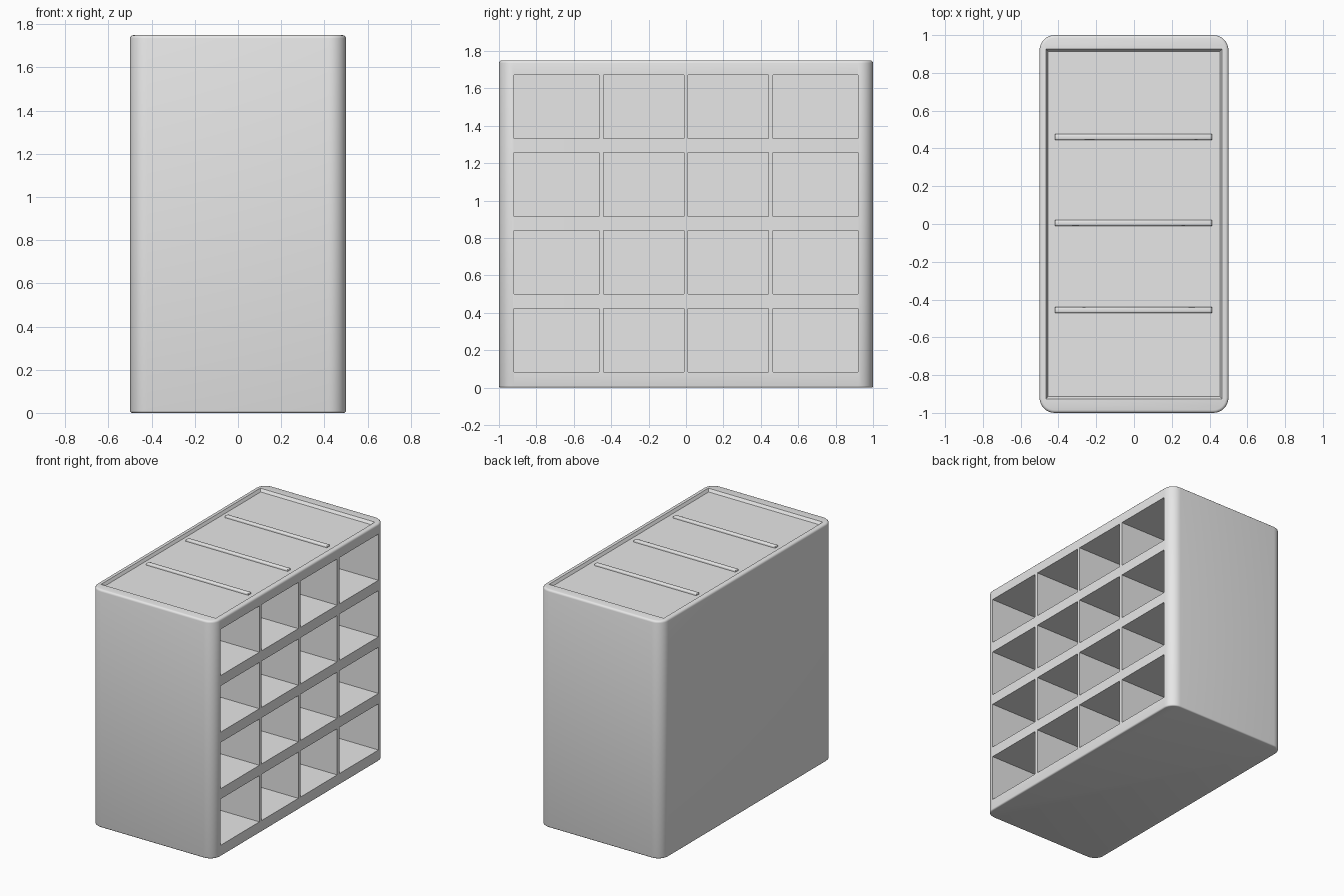
import bpy, bmesh, math
from mathutils import Matrix, Vector

cube = bpy.data.objects.get("Cube")
if cube:
    bpy.data.objects.remove(cube, do_unlink=True)

HEIGHT = 1.75
TRAY_FLOOR = 1.73

grey = bpy.data.materials.new("light_grey")
grey.use_nodes = True
COLOUR = (0.8, 0.8, 0.8, 1)
grey.diffuse_color = COLOUR
grey.node_tree.nodes["Principled BSDF"].inputs["Base Color"].default_value = COLOUR


def add_box(bm, low, high):
    low, high = Vector(low), Vector(high)
    size = Matrix.Diagonal((*(high - low), 1))
    place = Matrix.Translation((low + high) / 2) @ size
    return bmesh.ops.create_cube(bm, size=1, matrix=place)["verts"]


def make_object(name, bm):
    bmesh.ops.recalc_face_normals(bm, faces=bm.faces)
    mesh = bpy.data.meshes.new(name)
    bm.to_mesh(mesh)
    bm.free()
    mesh.materials.append(grey)
    obj = bpy.data.objects.new(name, mesh)
    bpy.context.collection.objects.link(obj)
    return obj


def bevel(bm, edges, width, segments):
    bmesh.ops.bevel(bm, geom=edges, offset=width, segments=segments,
                    profile=0.5, affect='EDGES', clamp_overlap=True)


def level_edges(bm, z):
    return [e for e in bm.edges if all(abs(v.co.z - z) < 1e-4 for v in e.verts)]


# Cabinet shell with rounded corners and softened rims
bm = bmesh.new()
add_box(bm, (-0.5, -1, 0), (0.5, 1, HEIGHT))
upright = [e for e in bm.edges if abs(e.verts[0].co.z - e.verts[1].co.z) > 1]
bevel(bm, upright, 0.08, 8)
bevel(bm, level_edges(bm, HEIGHT), 0.015, 3)
bevel(bm, level_edges(bm, 0), 0.01, 3)
cabinet = make_object("cabinet", bm)

# Cutter for the drawer openings and the shallow top tray
bm = bmesh.new()
columns = [(-0.92, -0.465), (-0.44, -0.012), (0.012, 0.44), (0.465, 0.92)]
rows = [(0.083 + i * 0.4165, 0.423 + i * 0.4165) for i in range(4)]
for y0, y1 in columns:
    for z0, z1 in rows:
        add_box(bm, (-0.42, y0, z0), (0.6, y1, z1))
tray = add_box(bm, (-0.467, -0.927, TRAY_FLOOR), (0.467, 0.927, HEIGHT + 0.001))
for v in tray:
    if v.co.z < HEIGHT:
        v.co.x *= 0.974
        v.co.y *= 0.985
cutter = make_object("opening_cutter", bm)
cutter.hide_render = True
cutter.hide_set(True)

cut = cabinet.modifiers.new("openings", 'BOOLEAN')
cut.operation = 'DIFFERENCE'
cut.solver = 'EXACT'
cut.object = cutter
bpy.context.view_layer.objects.active = cabinet
cabinet.select_set(True)
bpy.ops.object.modifier_apply(modifier=cut.name)
bpy.data.objects.remove(cutter, do_unlink=True)

# Rounded ribs across the tray
parts = [cabinet]
for name, y in (("front_rib", -0.455), ("middle_rib", 0.005), ("back_rib", 0.46)):
    bm = bmesh.new()
    add_box(bm, (-0.418, y - 0.016, TRAY_FLOOR - 0.01), (0.413, y + 0.016, TRAY_FLOOR + 0.016))
    bevel(bm, level_edges(bm, TRAY_FLOOR + 0.016), 0.01, 3)
    parts.append(make_object(name, bm))

# Smooth the rounded edges and keep the openings crisp
for part in parts:
    bpy.ops.object.select_all(action='DESELECT')
    part.select_set(True)
    bpy.context.view_layer.objects.active = part
    bpy.ops.object.shade_smooth_by_angle(angle=math.radians(32))
